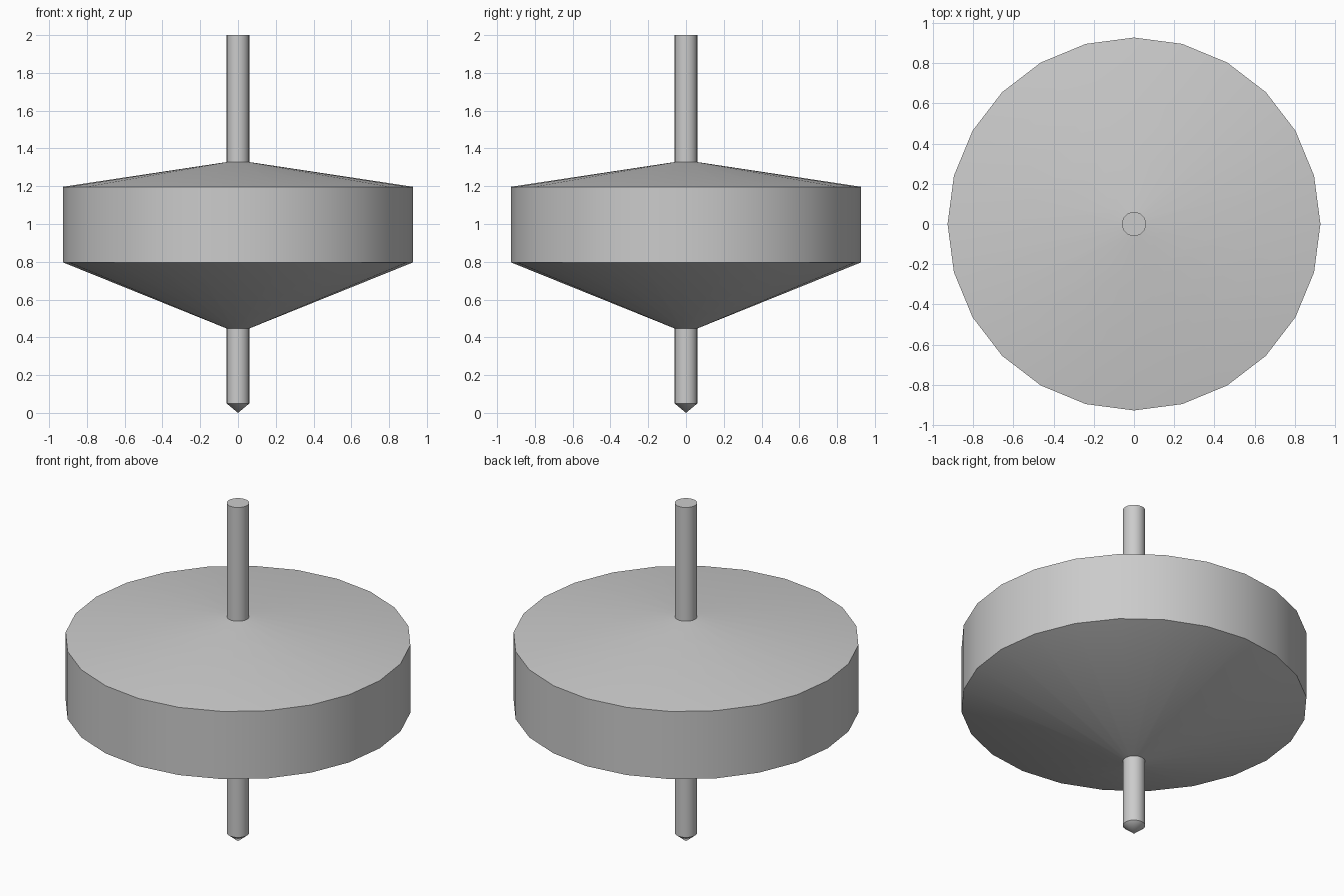
import bpy, bmesh
from math import radians, cos, sin, tau

cube = bpy.data.objects.get("Cube")
if cube:
    bpy.data.objects.remove(cube, do_unlink=True)

SIDES = 24
grey = bpy.data.materials.new("plain_grey")
grey.use_nodes = True
colour = (0.6, 0.6, 0.6, 1)
grey.diffuse_color = colour
grey.node_tree.nodes["Principled BSDF"].inputs["Base Color"].default_value = colour


def lathe(name, profile):
    """Turn a list of (radius, z), bottom to top, around the z axis."""
    bm = bmesh.new()
    rings = []
    for r, z in profile:
        count = SIDES if r > 0 else 1
        rings.append([bm.verts.new((r * cos(tau * i / SIDES), r * sin(tau * i / SIDES), z))
                      for i in range(count)])
    for low, high in zip(rings, rings[1:]):
        for i in range(SIDES):
            j = (i + 1) % SIDES
            if len(low) == 1:
                bm.faces.new((low[0], high[j], high[i]))
            else:
                bm.faces.new((low[i], low[j], high[j], high[i]))
    # Close the open end rings
    if len(rings[0]) > 1:
        bm.faces.new(rings[0][::-1])
    bm.faces.new(rings[-1])
    mesh = bpy.data.meshes.new(name)
    bm.to_mesh(mesh)
    bm.free()
    mesh.materials.append(grey)
    obj = bpy.data.objects.new(name, mesh)
    bpy.context.collection.objects.link(obj)
    bpy.ops.object.select_all(action='DESELECT')
    obj.select_set(True)
    bpy.context.view_layer.objects.active = obj
    bpy.ops.object.shade_smooth_by_angle(angle=radians(30))
    return obj


SHAFT, RIM = 0.06, 0.927

# Thin spindle with a pointed lower tip
lathe("spindle", [(0, 0), (SHAFT, 0.05), (SHAFT, 2.0)])

# Heavy flywheel: steep cone below, straight rim, shallow cone above
# (the shallow cone is a separate part so its edge stays crisp)
lathe("flywheel_body", [(SHAFT, 0.447), (RIM, 0.797), (RIM, 1.197), (SHAFT, 1.328)])
